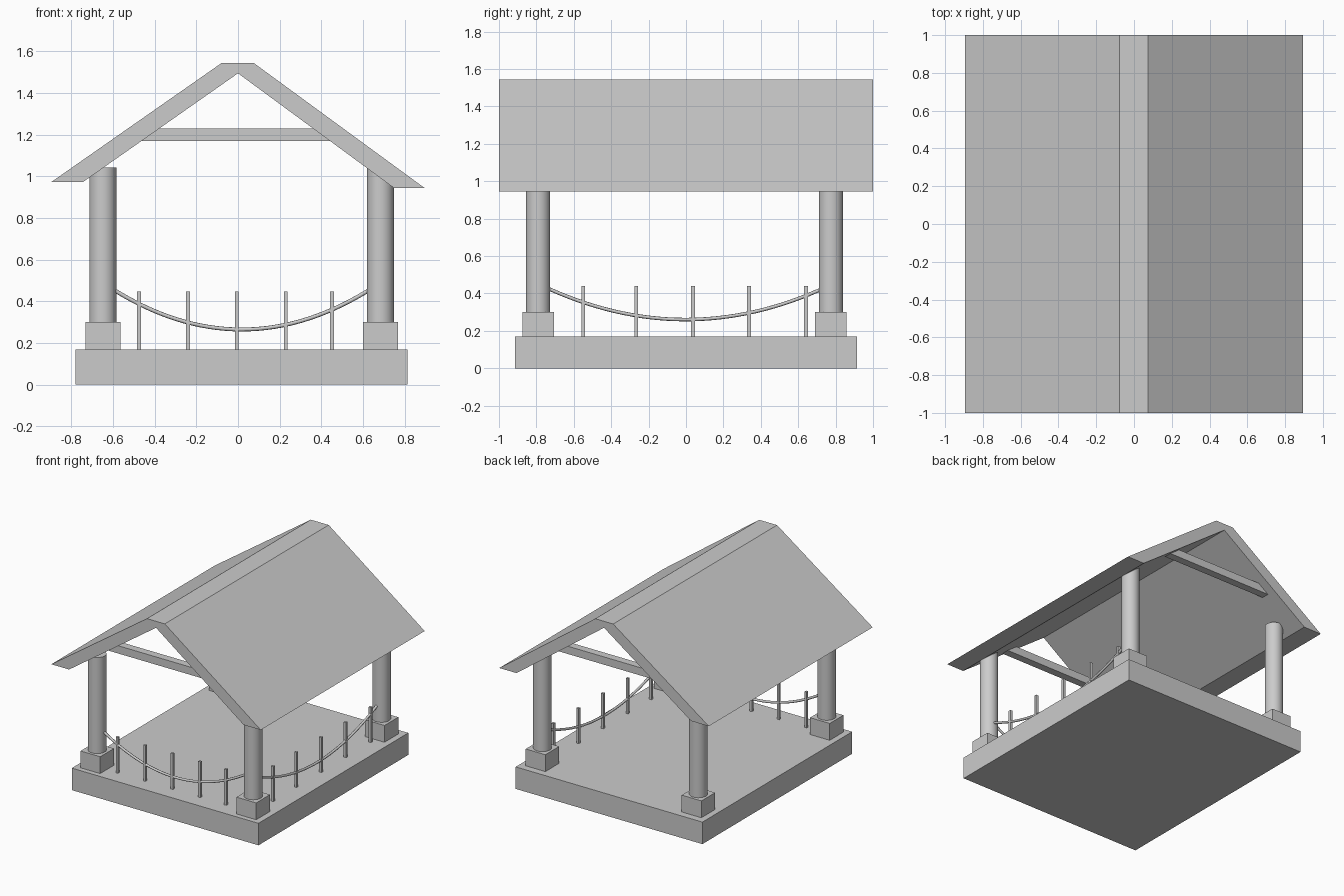
import bpy, bmesh
from mathutils import Vector

if "Cube" in bpy.data.objects:
    bpy.data.objects.remove(bpy.data.objects["Cube"])


def box(name, x0, x1, y0, y1, z0, z1):
    bpy.ops.mesh.primitive_cube_add(size=1, location=((x0 + x1) / 2, (y0 + y1) / 2, (z0 + z1) / 2))
    ob = bpy.context.object
    ob.name = name
    ob.scale = (x1 - x0, y1 - y0, z1 - z0)
    bpy.ops.object.transform_apply(location=False, rotation=False, scale=True)
    return ob


def block(name, x, y, half, z0, z1):
    return box(name, x - half, x + half, y - half, y + half, z0, z1)


def column(name, x, y, r, z0, z1):
    bpy.ops.mesh.primitive_cylinder_add(vertices=32, radius=r, depth=z1 - z0,
                                        location=(x, y, (z0 + z1) / 2))
    bpy.context.object.name = name
    bpy.ops.object.shade_smooth_by_angle()


def rope(name, start, end, sag, r=0.0095, steps=32):
    # hanging parabola between two column faces, running slightly into the columns
    a, b = Vector(start), Vector(end)
    cu = bpy.data.curves.new(name, 'CURVE')
    cu.dimensions = '3D'
    cu.bevel_depth = r
    cu.bevel_resolution = 2
    cu.use_fill_caps = True
    sp = cu.splines.new('POLY')
    sp.points.add(steps)
    for i, p in enumerate(sp.points):
        t = -0.03 + 1.06 * i / steps
        q = a.lerp(b, t)
        q.z -= 4 * sag * t * (1 - t)
        p.co = (*q, 1)
    ob = bpy.data.objects.new(name, cu)
    bpy.context.collection.objects.link(ob)


# floor slab
box("floor_slab", -0.78, 0.815, -0.914, 0.914, 0, 0.17)

# four columns on square plinths
XL, XR, YF, YB = -0.649, 0.684, -0.791, 0.775
for side, x in (("left", XL), ("right", XR)):
    for end, y in (("front", YF), ("back", YB)):
        block(f"{end}_{side}_plinth", x, y, 0.084, 0.17, 0.30)
        column(f"{end}_{side}_column", x, y, 0.065, 0.30, 1.042)

# gable roof: one extruded profile
profile = [(-0.895, 0.974), (-0.743, 0.974), (0, 1.495), (0.748, 0.945),
           (0.895, 0.945), (0.075, 1.545), (-0.078, 1.545)]
bm = bmesh.new()
face = bm.faces.new([bm.verts.new((x, -1, z)) for x, z in profile])
ext = bmesh.ops.extrude_face_region(bm, geom=[face])
bmesh.ops.translate(bm, vec=(0, 2, 0),
                    verts=[v for v in ext["geom"] if isinstance(v, bmesh.types.BMVert)])
bmesh.ops.recalc_face_normals(bm, faces=bm.faces)
mesh = bpy.data.meshes.new("roof")
bm.to_mesh(mesh)
bm.free()
bpy.context.collection.objects.link(bpy.data.objects.new("roof", mesh))

# tie beams in both gables
for end, y in (("front", -0.9), ("back", 0.9)):
    box(f"{end}_tie_beam", -0.47, 0.45, y - 0.03, y + 0.03, 1.17, 1.23)

# rope barriers with posts, on the front and right sides
rope("front_rope", (-0.584, YF, 0.448), (0.619, YF, 0.448), 0.183)
rope("right_rope", (XR, -0.726, 0.422), (XR, 0.710, 0.417), 0.159)
for i, x in enumerate((-0.475, -0.24, -0.006, 0.229, 0.451)):
    block(f"front_post_{i + 1}", x, YF, 0.009, 0.17, 0.447)
for i, y in enumerate((-0.55, -0.266, 0.037, 0.337, 0.642)):
    block(f"right_post_{i + 1}", XR, y, 0.010, 0.17, 0.441)
